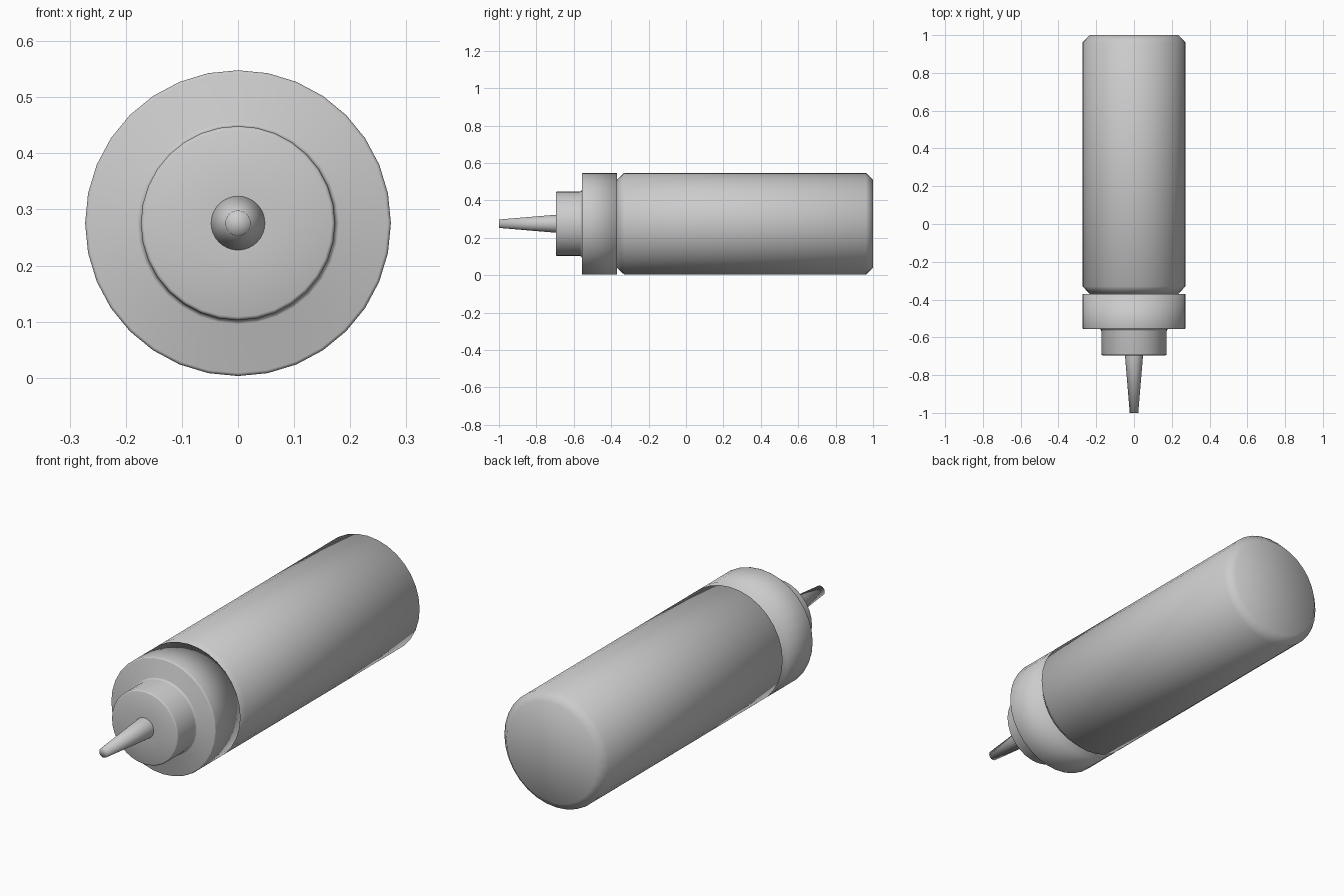
import bpy, bmesh, math

if "Cube" in bpy.data.objects:
    bpy.data.objects.remove(bpy.data.objects["Cube"])

SIDES = 32
AXIS_Z = 0.2755


def lathe(name, profile):
    """Spin (y, radius) points about the horizontal bottle axis."""
    bm = bmesh.new()
    rings = []
    for y, r in profile:
        if r == 0:
            rings.append([bm.verts.new((0, y, AXIS_Z))] * SIDES)
            continue
        rings.append([bm.verts.new((r * math.sin(2 * math.pi * i / SIDES), y,
                                    AXIS_Z + r * math.cos(2 * math.pi * i / SIDES)))
                      for i in range(SIDES)])
    for a, b in zip(rings, rings[1:]):
        for i in range(SIDES):
            j = (i + 1) % SIDES
            bm.faces.new(dict.fromkeys((a[i], a[j], b[j], b[i])))
    bmesh.ops.recalc_face_normals(bm, faces=bm.faces[:])
    for f in bm.faces:
        f.smooth = True
    mesh = bpy.data.meshes.new(name)
    bm.to_mesh(mesh)
    bm.free()
    obj = bpy.data.objects.new(name, mesh)
    bpy.context.collection.objects.link(obj)
    return obj


# Bottle body with chamfered shoulders and a closed base
lathe("bottle_body", [
    (-0.37, 0), (-0.37, 0.235), (-0.33, 0.2725),
    (0.962, 0.2725), (1.0, 0.235), (1.0, 0)])

# Screw cap: wide collar with a narrower neck, both softly edged
lathe("screw_cap", [
    (-0.695, 0.047), (-0.695, 0.167), (-0.693, 0.171), (-0.688, 0.173),
    (-0.567, 0.173), (-0.56, 0.175), (-0.557, 0.18),
    (-0.557, 0.267), (-0.555, 0.271), (-0.55, 0.2725),
    (-0.37, 0.2725), (-0.37, 0)])

# Tapered nozzle with a closed tip
lathe("nozzle", [(-1.0, 0), (-1.0, 0.0225), (-0.695, 0.048)])
